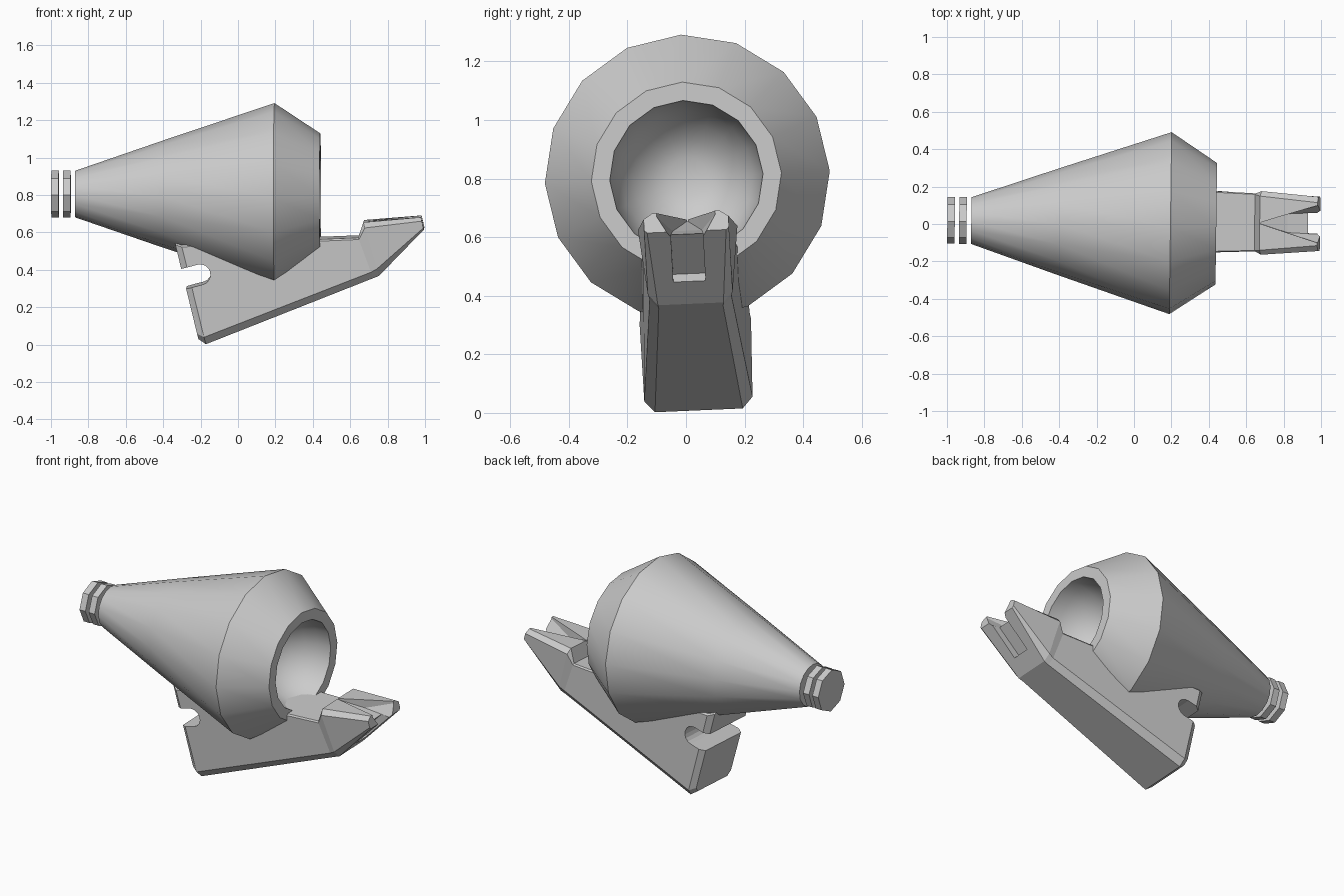
import bpy, bmesh
from math import sin, cos, pi, radians
from mathutils import Matrix, Vector

if "Cube" in bpy.data.objects:
    bpy.data.objects.remove(bpy.data.objects["Cube"])

AXIS_Z = 0.805
# The whole model sits with a slight roll and yaw around the horn axis
TILT = (Matrix.Translation((0, 0.007, AXIS_Z)) @ Matrix.Rotation(radians(-0.75), 4, 'Z')
        @ Matrix.Rotation(radians(2.5), 4, 'X') @ Matrix.Translation((0, 0, -AXIS_Z)))


def finish(name, bm):
    bmesh.ops.recalc_face_normals(bm, faces=bm.faces)
    bm.transform(TILT)
    me = bpy.data.meshes.new(name)
    bm.to_mesh(me)
    bm.free()
    ob = bpy.data.objects.new(name, me)
    bpy.context.collection.objects.link(ob)
    return ob


def loft(name, rings):
    """Bridge closed rings of equal length and cap both ends."""
    bm = bmesh.new()
    vs = [[bm.verts.new(p) for p in r] for r in rings]
    n = len(rings[0])
    for a, b in zip(vs, vs[1:]):
        for i in range(n):
            j = (i + 1) % n
            bm.faces.new((a[i], a[j], b[j], b[i]))
    bm.faces.new(vs[0])
    bm.faces.new(vs[-1])
    return finish(name, bm)


def turned(name, profile, sides):
    """Revolve (x, radius) points around the horn axis."""
    return loft(name, [[(x, r * cos(pi / 2 + 2 * pi * i / sides),
                         AXIS_Z + r * sin(pi / 2 + 2 * pi * i / sides))
                        for i in range(sides)] for x, r in profile])


def prism(name, pts, half):
    return loft(name, [[(x, y, z) for x, z in pts] for y in (-half, half)])


def activate(ob):
    bpy.ops.object.select_all(action='DESELECT')
    ob.select_set(True)
    bpy.context.view_layer.objects.active = ob


def cut(ob, cutter):
    cutter.hide_render = True
    mod = ob.modifiers.new("cut", 'BOOLEAN')
    mod.operation = 'DIFFERENCE'
    mod.solver = 'EXACT'
    mod.object = cutter
    activate(ob)
    bpy.ops.object.modifier_apply(modifier=mod.name)
    bpy.data.objects.remove(cutter)


# Hollow horn: outer cone, front rim and bowl-shaped mouth
bowl = [(0.44 - 0.30 * sin(t * pi / 12), 0.262 * cos(t * pi / 12)) for t in range(6)]
horn = turned("horn", [(-0.87, 0.125), (-0.4, 0.287), (0.195, 0.487), (0.44, 0.325)] + bowl, 16)
activate(horn)
bpy.ops.object.shade_smooth_by_angle(angle=radians(30))

# Two octagonal end discs
for i, x in enumerate((-0.998, -0.935)):
    turned(f"end_disc_{i + 1}", [(x, 0.125), (x + 0.04, 0.125)], 8)


# Keel: chamfered sections given as
# bottom (x, z), top (x, z), half widths (bottom, low side, high side, top), chamfers (low, high)
def section(b, t, w, c):
    b, t = Vector((b[0], 0, b[1])), Vector((t[0], 0, t[1]))
    d = (t - b).normalized()
    pts = [b, b + d * c[0], t - d * c[1], t]
    right = [(p.x, h, p.z) for p, h in zip(pts, w)]
    return right + [(x, -y, z) for x, y, z in reversed(right)]


keel = loft("keel", [
    section((-0.21, 0.035), (-0.335, 0.55), (0.14, 0.165, 0.17, 0.16), (0.03, 0.01)),
    section((-0.17, 0.008), (-0.30, 0.54), (0.15, 0.185, 0.195, 0.185), (0.04, 0.01)),
    section((0.725, 0.36), (0.645, 0.578), (0.11, 0.14, 0.155, 0.15), (0.035, 0.01)),
    section((0.755, 0.372), (0.672, 0.66), (0.112, 0.145, 0.17, 0.145), (0.04, 0.03)),
    section((0.995, 0.62), (0.98, 0.686), (0.135, 0.145, 0.145, 0.115), (0.01, 0.02))])

# Rounded notch through the back of the keel
end = Vector((-0.2, 0.382))
ux, uz = Vector((0.967, 0.255)), Vector((-0.255, 0.967))
arc = [end + 0.055 * (ux * cos(a * pi / 8) + uz * sin(a * pi / 8)) for a in range(-4, 5)]
notch = [end - ux * 0.3 - uz * 0.055] + arc + [end - ux * 0.3 + uz * 0.055]
cut(keel, prism("notch_cutter", notch, 0.4))

# Shallow slot in the sloping nose, leaving two prongs
cut(keel, prism("slot_cutter", [(0.86, 0.425), (0.795, 0.475), (0.95, 0.63),
                                (0.95, 0.76), (1.1, 0.76), (1.1, 0.425)], 0.055))

# Spreading groove on top of the nose
bm = bmesh.new()
for x, y, z in [(0.665, 0, 0.655), (0.665, 0, 0.8), (1.03, 0.115, 0.69), (1.03, 0.115, 0.8),
                (1.03, 0.06, 0.60), (0.82, 0.05, 0.622)]:
    for s in ((1, -1) if y else (1,)):
        bm.verts.new((x, y * s, z))
hull = bmesh.ops.convex_hull(bm, input=bm.verts)
loose = [v for v in bm.verts if not v.link_faces]
bmesh.ops.delete(bm, geom=loose, context='VERTS')
cut(keel, finish("groove_cutter", bm))
